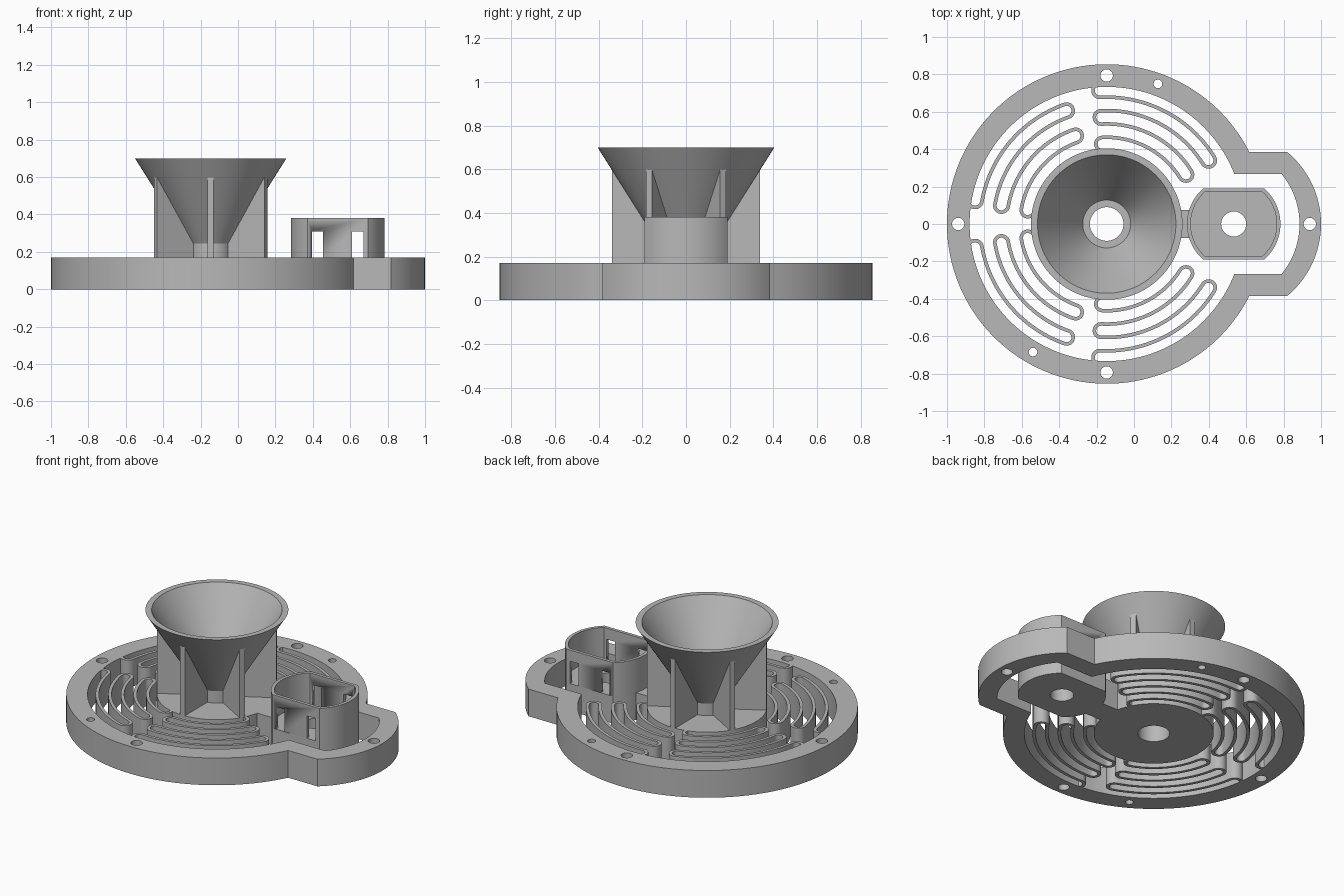
import bpy, bmesh
from math import sin, cos, asin, radians, pi
from mathutils import Matrix, Vector

cube = bpy.data.objects.get("Cube")
if cube:
    bpy.data.objects.remove(cube, do_unlink=True)

CX = -0.146      # centre of the main ring
CUP_X = 0.533    # centre of the side cup
H = 0.17         # height of the flat parts

grey = bpy.data.materials.new("plain grey")
grey.use_nodes = True
grey.diffuse_color = (0.48, 0.48, 0.48, 1)
grey.node_tree.nodes["Principled BSDF"].inputs["Base Color"].default_value = grey.diffuse_color


def arc(cx, cy, r, a0, a1, n):
    """Points of an arc, angles in radians."""
    return [Vector((cx + r * cos(a0 + (a1 - a0) * i / n),
                    cy + r * sin(a0 + (a1 - a0) * i / n))) for i in range(n + 1)]


def circle(cx, cy, r, n=32):
    return arc(cx, cy, r, 0, 2 * pi, n)[:-1]


def finish(name, bm, matrix=None):
    bmesh.ops.remove_doubles(bm, verts=bm.verts, dist=0.0001)
    bmesh.ops.recalc_face_normals(bm, faces=bm.faces)
    mesh = bpy.data.meshes.new(name)
    bm.to_mesh(mesh)
    bm.free()
    if matrix:
        mesh.transform(matrix)
    mesh.materials.clear()
    mesh.materials.append(grey)
    mesh.shade_smooth()
    mesh.set_sharp_from_angle(angle=radians(30))
    obj = bpy.data.objects.new(name, mesh)
    bpy.context.collection.objects.link(obj)
    return obj


def plate(name, loops, z0, z1, matrix=None):
    """Extrude closed outlines; inner outlines become holes."""
    curve = bpy.data.curves.new(name + " outline", 'CURVE')
    curve.dimensions = '2D'
    curve.fill_mode = 'BOTH'
    curve.extrude = (z1 - z0) / 2
    for loop in loops:
        s = curve.splines.new('POLY')
        s.points.add(len(loop) - 1)
        for p, co in zip(s.points, loop):
            p.co = (co[0], co[1], 0, 1)
        s.use_cyclic_u = True
    temp = bpy.data.objects.new(name + " temp", curve)
    flat = bpy.data.meshes.new_from_object(temp)
    bm = bmesh.new()
    bm.from_mesh(flat)
    bmesh.ops.translate(bm, verts=bm.verts, vec=(0, 0, (z0 + z1) / 2))
    bpy.data.objects.remove(temp)
    bpy.data.curves.remove(curve)
    bpy.data.meshes.remove(flat)
    return finish(name, bm, matrix)


def lathe(name, profile, cx, n=96):
    """Spin a closed (radius, height) profile."""
    bm = bmesh.new()
    rings = [[bm.verts.new((cx + r * cos(2 * pi * i / n), r * sin(2 * pi * i / n), z))
              for i in range(n)] for r, z in profile]
    for a, b in zip(rings, rings[1:] + rings[:1]):
        for i in range(n):
            j = (i + 1) % n
            bm.faces.new((a[i], a[j], b[j], b[i]))
    return finish(name, bm)


# Outer ring with its side extension and screw holes
def keyhole(r, half, end_x, end_r):
    a, b = asin(half / r), asin(half / end_r)
    return arc(CX, 0, r, a, 2 * pi - a, 110) + arc(end_x, 0, end_r, -b, b, 30)


holes = [circle(x, y, 0.033) for x, y in ((-0.94, 0), (0.94, 0), (CX, 0.794), (CX, -0.794))]
holes += [circle(0.128, 0.749, 0.023), circle(-0.54, -0.685, 0.023)]
plate("outer_ring", [keyhole(0.854, 0.385, 0.5, 0.5),
                     keyhole(0.733, 0.267, 0.465, 0.42)] + holes, 0, H)

# Hub disc and funnel
lathe("hub_funnel", [(0.09, 0), (0.34, 0), (0.34, H), (0.1175, H), (0.1175, 0.245),
                     (0.405, 0.7), (0.37, 0.7), (0.128, 0.32), (0.09, 0.32)], CX)

# Six upright ribs under the funnel
rib = [(0.105, H), (0.34, H), (0.34, 0.608), (0.105, 0.24)]
for k in range(6):
    turn = Matrix.Rotation(radians(30 + 60 * k), 4, 'Z') @ Matrix.Rotation(pi / 2, 4, 'X')
    plate(f"funnel_rib_{k + 1}", [rib], -0.016, 0.016, Matrix.Translation((CX, 0, 0)) @ turn)


# Serpentine springs between ring and hub
def spring(name, closed, opened, side):
    """Switchback strip: turns alternate between the opened and closed angles."""
    step, radius, path = 0.0715, 0.7495, []
    ends = [radians(opened), radians(closed)]
    for k in range(6):
        here, there = ends[k % 2], ends[(k + 1) % 2]
        mid = radius - step / 2
        d = 1 if here > there else -1
        # half-circle turn stepping inwards
        for i in range(13):
            t = pi * i / 12
            r = mid + step / 2 * cos(t)
            a = here + d * step / 2 * sin(t) / mid
            path.append(Vector((r * cos(a), r * sin(a))))
        radius -= step
        if k < 5:
            path += arc(0, 0, radius, here, there, 28)[1:-1]
    left, right = [], []
    for i, p in enumerate(path):
        t = (path[min(i + 1, len(path) - 1)] - path[max(i - 1, 0)]).normalized()
        off = Vector((-t.y, t.x)) * 0.0095
        left.append(p + off)
        right.append(p - off)
    loop = [(CX + p.x, side * p.y) for p in left + right[::-1]]
    plate(name, [loop], 0, H)


for side, word in ((1, "back"), (-1, "front")):
    spring(f"{word}_left_spring", 32, 93, side)
    spring(f"{word}_right_spring", 109.5, 170, side)


# Side cup: flat-sided round base, thin wall and windows
def flat_round(r, half):
    a = asin(half / r)
    return arc(CUP_X, 0, r, -a, a, 24) + arc(CUP_X, 0, r, pi - a, pi + a, 24)


plate("cup_base", [flat_round(0.25, 0.19), circle(CUP_X, 0, 0.067)], 0, H)
wall = plate("cup_wall", [flat_round(0.25, 0.19), flat_round(0.23, 0.17)], H, 0.38)
for x in (0.425, 0.64):
    box = [(x - 0.03, -0.3), (x + 0.03, -0.3), (x + 0.03, 0.3), (x - 0.03, 0.3)]
    cutter = plate("window_cutter", [box], 0.1, 0.31)
    cutter.hide_render = True
    cutter.hide_viewport = True
    cut = wall.modifiers.new("window", 'BOOLEAN')
    cut.operation = 'DIFFERENCE'
    cut.solver = 'EXACT'
    cut.object = cutter

# Bridge from hub to cup
plate("bridge", [[(0.185, -0.075), (0.297, -0.075), (0.297, 0.075), (0.185, 0.075)]], 0, H)
